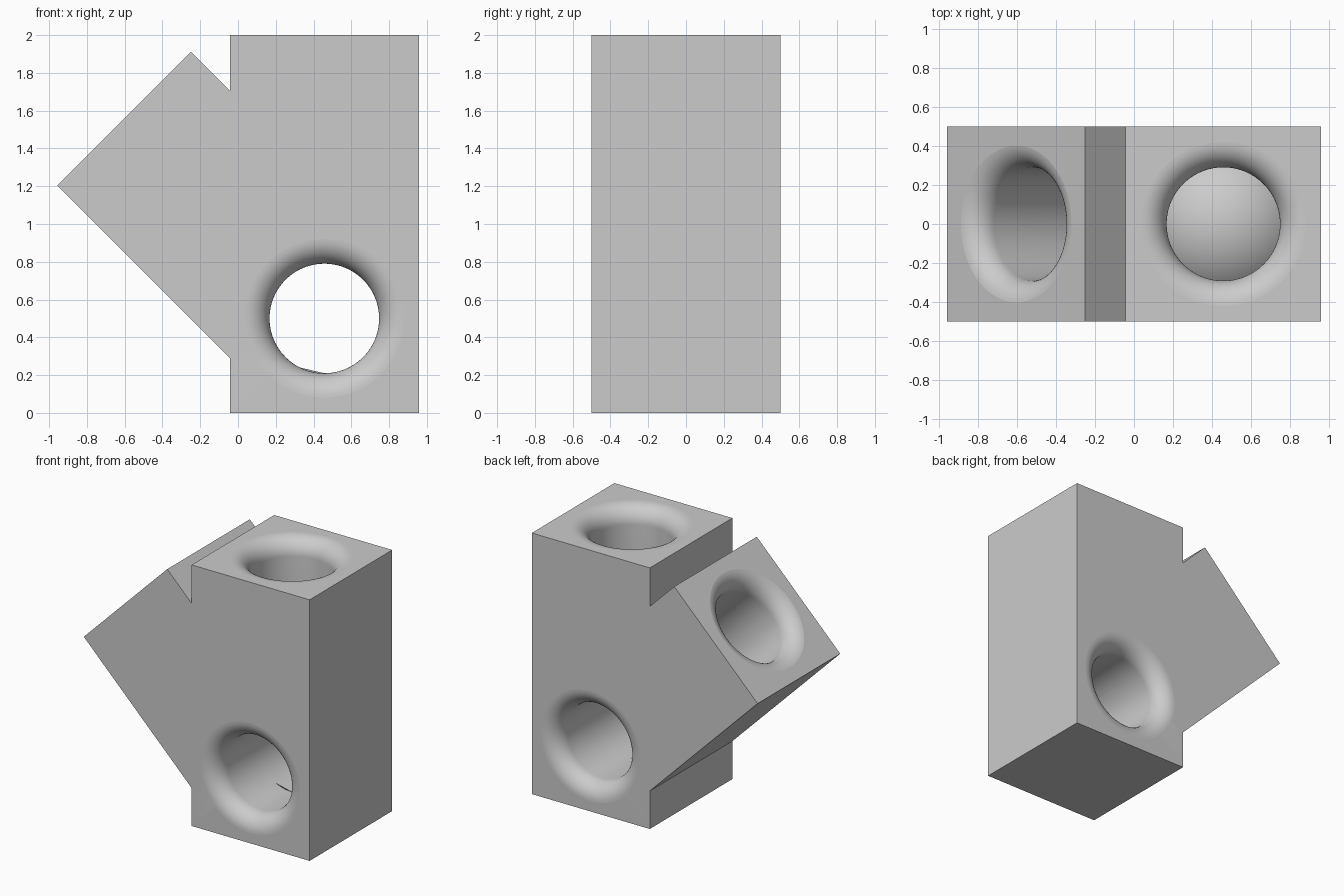
import bpy, bmesh, math
from mathutils import Matrix, Vector

if "Cube" in bpy.data.objects:
    bpy.data.objects.remove(bpy.data.objects["Cube"], do_unlink=True)

AXIS_X, JOINT_Z = 0.457, 0.5      # meeting point of the channels
BORE, FLARE, SIDES = 0.29, 0.13, 96
UP, SLANT = Vector((0, 0, 1)), Vector((-1, 0, 1)).normalized()
JOINT = Vector((AXIS_X, 0, JOINT_Z))

grey = bpy.data.materials.new("plain grey")
grey.use_nodes = True
grey.diffuse_color = (0.6, 0.6, 0.6, 1)
grey.node_tree.nodes["Principled BSDF"].inputs["Base Color"].default_value = grey.diffuse_color


def make_object(name, bm):
    bmesh.ops.recalc_face_normals(bm, faces=bm.faces)
    mesh = bpy.data.meshes.new(name)
    bm.to_mesh(mesh)
    bm.free()
    mesh.materials.append(grey)
    obj = bpy.data.objects.new(name, mesh)
    bpy.context.collection.objects.link(obj)
    return obj


def prism(name, outline):
    """Extrude an x-z outline through the full depth."""
    bm = bmesh.new()
    face = bm.faces.new([bm.verts.new((x, -0.5, z)) for x, z in outline])
    out = bmesh.ops.extrude_face_region(bm, geom=[face])["geom"]
    bmesh.ops.translate(bm, vec=(0, 1, 0), verts=[v for v in out if isinstance(v, bmesh.types.BMVert)])
    return make_object(name, bm)


def bore(name, mouth, direction, length):
    """Round channel with a rounded lip, turned around its own axis."""
    profile = [(BORE, -length)]
    for i in range(13):
        a = math.pi / 2 * i / 12
        profile.append((BORE + FLARE * (1 - math.cos(a)), -FLARE * (1 - math.sin(a))))
    profile.append((BORE + FLARE, 0.05))
    bm = bmesh.new()
    rings = []
    for r, h in profile:
        rings.append([bm.verts.new((r * math.cos(t), r * math.sin(t), h))
                      for t in (2 * math.pi * k / SIDES for k in range(SIDES))])
    for low, high in zip(rings, rings[1:]):
        for k in range(SIDES):
            n = (k + 1) % SIDES
            bm.faces.new((low[k], low[n], high[n], high[k]))
    bm.faces.new(rings[0])
    bm.faces.new(rings[-1])
    turn = direction.to_track_quat("Z", "Y").to_matrix().to_4x4()
    bm.transform(Matrix.Translation(mouth) @ turn)
    return make_object(name, bm)


def combine(target, tool, operation):
    mod = target.modifiers.new(tool.name, "BOOLEAN")
    mod.object, mod.operation, mod.solver = tool, operation, "EXACT"
    bpy.context.view_layer.objects.active = target
    bpy.ops.object.modifier_apply(modifier=mod.name)
    bpy.data.objects.remove(tool, do_unlink=True)


# Upright block with the slanted branch in one outline
block = prism("branched_block", [
    (-0.043, 0), (0.957, 0), (0.957, 2), (-0.043, 2), (-0.043, 1.705),
    (-0.25, 1.912), (-0.957, 1.205), (-0.043, 0.291)])

# Top and branch channels run down to the joint
for name, direction in (("top_bore", UP), ("branch_bore", SLANT)):
    combine(block, bore(name, JOINT + direction * 1.5, direction, 1.4), "DIFFERENCE")

# Domed floor at the bottom of the channels
bm = bmesh.new()
bmesh.ops.create_uvsphere(bm, u_segments=64, v_segments=48, radius=0.45,
                          matrix=Matrix.Translation(JOINT))
combine(block, make_object("domed_floor", bm), "UNION")

# Cross channel from front to back
for name, side in (("front_bore", -1), ("back_bore", 1)):
    direction = Vector((0, side, 0))
    combine(block, bore(name, JOINT + direction * 0.5, direction, 0.51), "DIFFERENCE")

# Smooth channels, flat outer walls
bpy.ops.object.select_all(action="DESELECT")
block.select_set(True)
bpy.context.view_layer.objects.active = block
bpy.ops.object.shade_smooth_by_angle(angle=math.radians(30))
for face in block.data.polygons:
    if face.area > 0.1:
        face.use_smooth = False
